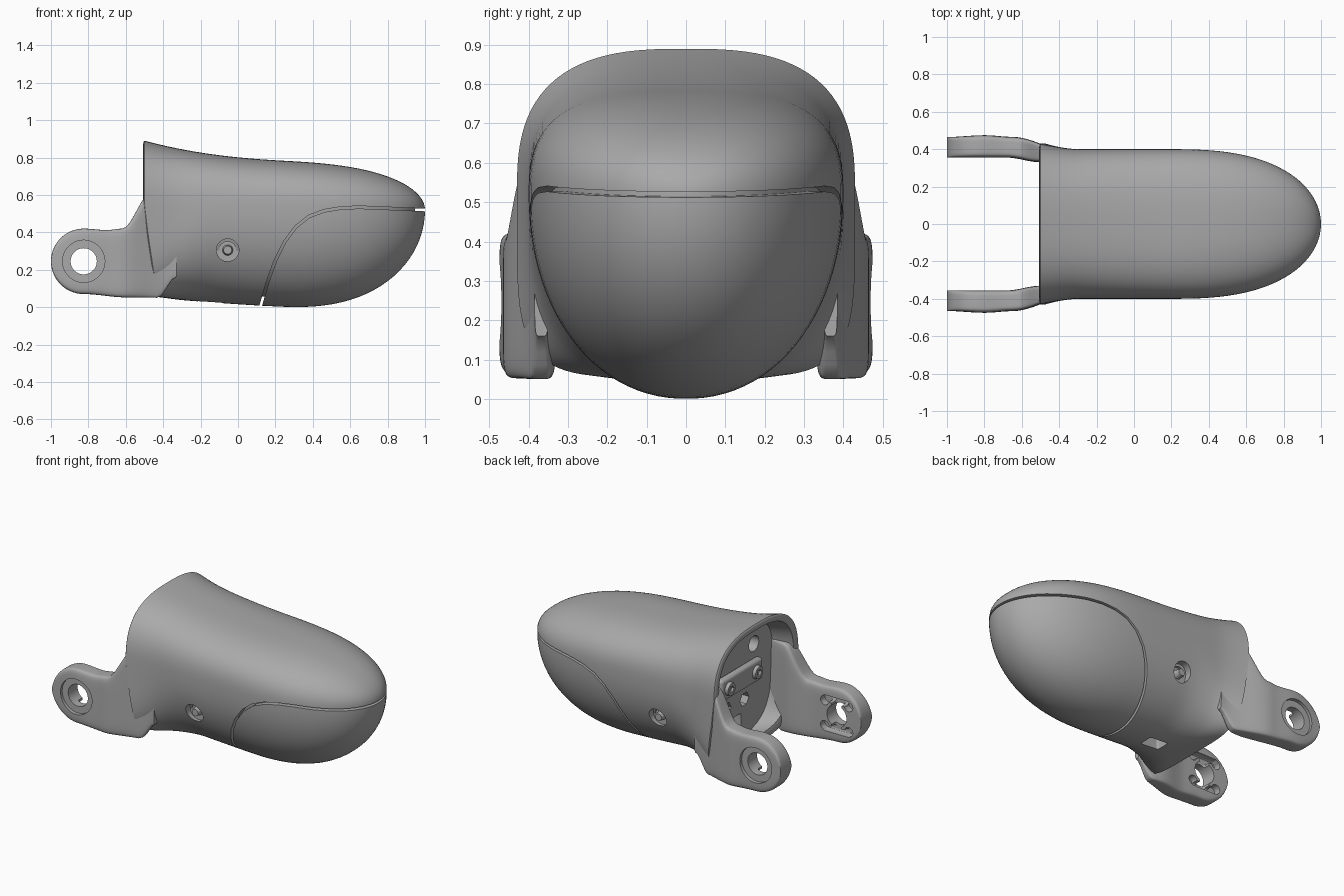
import bpy, bmesh, math
from mathutils import Matrix, Vector

if "Cube" in bpy.data.objects:
    bpy.data.objects.remove(bpy.data.objects["Cube"])

grey = bpy.data.materials.new("plain grey")
grey.use_nodes = True
grey.diffuse_color = (0.4, 0.4, 0.4, 1)
grey.node_tree.nodes["Principled BSDF"].inputs["Base Color"].default_value = grey.diffuse_color


def clamp(v):
    return max(0.0, min(1.0, v))


def lerp_table(points, x):
    for (x0, a), (x1, b) in zip(points, points[1:]):
        if x <= x1:
            t = clamp((x - x0) / (x1 - x0))
            return a + (b - a) * t * t * (3 - 2 * t)
    return points[-1][1]


def finish(name, bm, angle=35):
    bmesh.ops.recalc_face_normals(bm, faces=bm.faces[:])
    mesh = bpy.data.meshes.new(name)
    bm.to_mesh(mesh)
    bm.free()
    mesh.materials.append(grey)
    obj = bpy.data.objects.new(name, mesh)
    bpy.context.collection.objects.link(obj)
    return obj


def skin(name, rings):
    """Join rings of points into a closed skin."""
    bm = bmesh.new()
    loops = [[bm.verts.new(p) for p in ring] for ring in rings]
    for a, b in zip(loops, loops[1:]):
        for i in range(len(a)):
            j = (i + 1) % len(a)
            bm.faces.new((a[i], a[j], b[j], b[i]))
    bm.faces.new(loops[0])
    bm.faces.new(loops[-1][::-1])
    return finish(name, bm)


def cylinder(name, centre, axis, radius, depth, sides=40, radius2=None):
    bm = bmesh.new()
    turn = Vector((0, 0, 1)).rotation_difference(Vector(axis)).to_matrix().to_4x4()
    bmesh.ops.create_cone(bm, cap_ends=True, segments=sides, radius1=radius,
                          radius2=radius if radius2 is None else radius2, depth=depth,
                          matrix=Matrix.Translation(centre) @ turn)
    return finish(name, bm)


def box(name, centre, size, round_edge=0.0):
    bm = bmesh.new()
    bmesh.ops.create_cube(bm, size=1, matrix=Matrix.Translation(centre) @ Matrix.Diagonal((*size, 1)))
    if round_edge:
        bmesh.ops.bevel(bm, geom=bm.edges[:], offset=round_edge, segments=4, affect='EDGES', profile=0.5)
    return finish(name, bm)


def cut(target, cutter):
    mod = target.modifiers.new("cut", 'BOOLEAN')
    mod.operation, mod.solver, mod.object = 'DIFFERENCE', 'EXACT', cutter
    bpy.context.view_layer.objects.active = target
    bpy.ops.object.modifier_apply(modifier=mod.name)
    bpy.data.objects.remove(cutter)


MID = 0.52


def body_ring(x, shrink=1.0, count=96):
    """Flat-topped, round-bottomed cross-section of the body."""
    u, v = clamp((x - 0.2) / 0.8), clamp((x - 0.3) / 0.7)
    t = (0.3 - x) / 0.8
    back = clamp((-0.3 - x) / 0.2)
    width = (0.4 + 0.03 * back ** 1.5) * math.sqrt(1 - u ** 2.6)
    top = (0.26 + 0.04 * t + 0.07 * max(t, 0) ** 2.5) * math.sqrt(1 - u ** 3)
    low = (MID - 0.05 * (max(0.3 - x, 0) / 0.75) ** 1.3) * math.sqrt(1 - v ** 2.3)
    p_top = 2.8 - 0.5 * u
    p_low = 2.1 + 3 * clamp((-0.1 - x) / 0.4) ** 2
    ring = []
    for i in range(count):
        a = math.tau * (i + 0.5) / count
        c, s = math.cos(a), math.sin(a)
        p = p_top if s > 0 else p_low
        y = math.copysign(abs(c) ** (2 / p), c) * width
        z = math.copysign(abs(s) ** (2 / p), s) * (top if s > 0 else low)
        px = x + 0.07 * back * clamp(-z / 0.47)
        ring.append((-0.5 + (px + 0.5) * (1 - (1 - shrink) * 0.35), y * shrink, MID + z * shrink))
    return ring


# Hollow body shell: inner skin from tip to rear, then outer skin back to the tip
stations = [-0.5 + 0.7 * i / 16 for i in range(16)]
stations += [0.2 + 0.8 * math.sin(math.pi / 2 * i / 24 * 0.998) for i in range(25)]
lip = [body_ring(-0.5, s) for s in (0.91, 0.95, 0.985)]
lip = [[(x - d, y, z) for x, y, z in r] for r, d in zip(lip, (0.004, 0.007, 0.005))]
shell = skin("body_shell", [body_ring(x, 0.89) for x in reversed(stations)] + lip
             + [body_ring(x) for x in stations])

# Seam around the lower toe cover
seam = [(0.105, -0.05), (0.125, 0.02), (0.16, 0.14), (0.2, 0.25), (0.25, 0.35), (0.31, 0.43), (0.38, 0.485),
        (0.46, 0.515), (0.55, 0.53), (0.65, 0.534), (0.8, 0.528), (1.1, 0.515)]
strip = []
for i, p in enumerate(seam):
    a, b = Vector(seam[max(i - 1, 0)]), Vector(seam[min(i + 1, len(seam) - 1)])
    d = (b - a).normalized() * 0.007
    x, z = p
    strip.append([(x - d.y, -0.6, z + d.x), (x - d.y, 0.6, z + d.x),
                  (x + d.y, 0.6, z - d.x), (x + d.y, -0.6, z - d.x)])
cut(shell, skin("seam_cutter", strip))

# Inner core, whose rear face is the bulkhead
core = skin("inner_core", [body_ring(x, 0.9) for x in [-0.36] + [s for s in stations if s > -0.34]])

# Side screw holes and the slot underneath
for side in (-1, 1):
    for target, radius, depth in ((shell, 0.06, 0.2), (core, 0.045, 0.2)):
        cut(target, cylinder("hole_cutter", (-0.055, side * 0.42, 0.305), (0, 1, 0), radius, depth))
    name = "left" if side > 0 else "right"
    cylinder(name + "_screw", (-0.055, side * 0.335, 0.305), (0, side, 0), 0.03, 0.05, 24, 0.022)
for target in (shell, core):
    cut(target, box("slot_cutter", (-0.15, 0, 0.04), (0.13, 0.09, 0.16), 0.012))

# Bulkhead fittings: pockets, bracket and bolts
for y in (-0.17, 0.17):
    cut(core, cylinder("pocket_cutter", (-0.36, y, 0.66), (1, 0, 0), 0.05, 0.12, 24))
for y in (-0.09, 0.09):
    cut(core, cylinder("nut_cutter", (-0.36, y, 0.33), (1, 0, 0), 0.045, 0.12, 6))
cut(core, box("window_cutter", (-0.36, 0, 0.2), (0.12, 0.12, 0.1), 0.01))
box("bracket_plate", (-0.38, 0, 0.5), (0.05, 0.42, 0.14), 0.02)
for i, y in enumerate((-0.14, 0.14)):
    bolt = cylinder(f"bracket_bolt_{i + 1}", (-0.41, y, 0.5), (-1, 0, 0), 0.045, 0.03, 28, 0.038)
    cut(bolt, cylinder("socket_cutter", (-0.43, y, 0.5), (1, 0, 0), 0.022, 0.04, 6))

# Hinge arms, lofted along their length with rounded edges
HX, HZ, R = -0.825, 0.245, 0.175
TOP = [(HX, 0.42), (-0.7, 0.412), (-0.62, 0.42), (-0.46, 0.62), (-0.33, 0.62)]
LOW = [(HX, 0.07), (-0.6, 0.052), (-0.43, 0.05), (-0.33, 0.16)]
OUTER = [(-1, 0.465), (-0.8, 0.475), (-0.65, 0.466), (-0.33, 0.385)]
INNER = [(-1, 0.355), (-0.68, 0.355), (-0.5, 0.33), (-0.33, 0.35)]


def arm_ring(x, side):
    if x < HX:
        h = math.sqrt(max(R * R - (x - HX) ** 2, 0.0001))
        top, low = HZ + h, HZ - h
    else:
        top, low = lerp_table(TOP, x), lerp_table(LOW, x)
    out, inn = lerp_table(OUTER, x), lerp_table(INNER, x)
    ring = []
    for i in range(48):
        a = math.tau * (i + 0.5) / 48
        c, s = math.cos(a), math.sin(a)
        y = (out + inn) / 2 + math.copysign(abs(c) ** 0.28, c) * (out - inn) / 2
        z = (top + low) / 2 + math.copysign(abs(s) ** 0.28, s) * (top - low) / 2
        ring.append((x, side * y, z))
    return ring


arm_xs = [HX - R * math.cos(math.pi / 2 * i / 14) for i in range(14)]
arm_xs += [HX + (-0.33 - HX) * i / 24 for i in range(25)]
for side in (-1, 1):
    arm = skin(("left" if side > 0 else "right") + "_hinge_arm", [arm_ring(x, side) for x in arm_xs])
    cut(arm, cylinder("pin_cutter", (HX, side * 0.4, HZ), (0, 1, 0), 0.07, 0.4, 48))
    cut(arm, cylinder("rim_cutter", (HX, side * 0.5, HZ), (0, 1, 0), 0.113, 0.1, 48))
    # Clip pockets on the inner face
    for dz in (-0.095, 0.095):
        cut(arm, box("clip_cutter", (HX, side * 0.35, HZ + dz), (0.2, 0.1, 0.04), 0.015))
        for dx in (-0.085, 0.085):
            cut(arm, cylinder("clip_end_cutter", (HX + dx, side * 0.35, HZ + dz * 0.85),
                              (0, 1, 0), 0.03, 0.1, 20))
    cut(arm, box("clip_back_cutter", (HX, side * 0.35, HZ), (0.07, 0.1, 0.2), 0.01))

# Smooth shading with crisp edges
for obj in bpy.context.scene.objects:
    if obj.type == 'MESH':
        bpy.ops.object.select_all(action='DESELECT')
        obj.select_set(True)
        bpy.context.view_layer.objects.active = obj
        bpy.ops.object.shade_smooth_by_angle(angle=math.radians(35))
